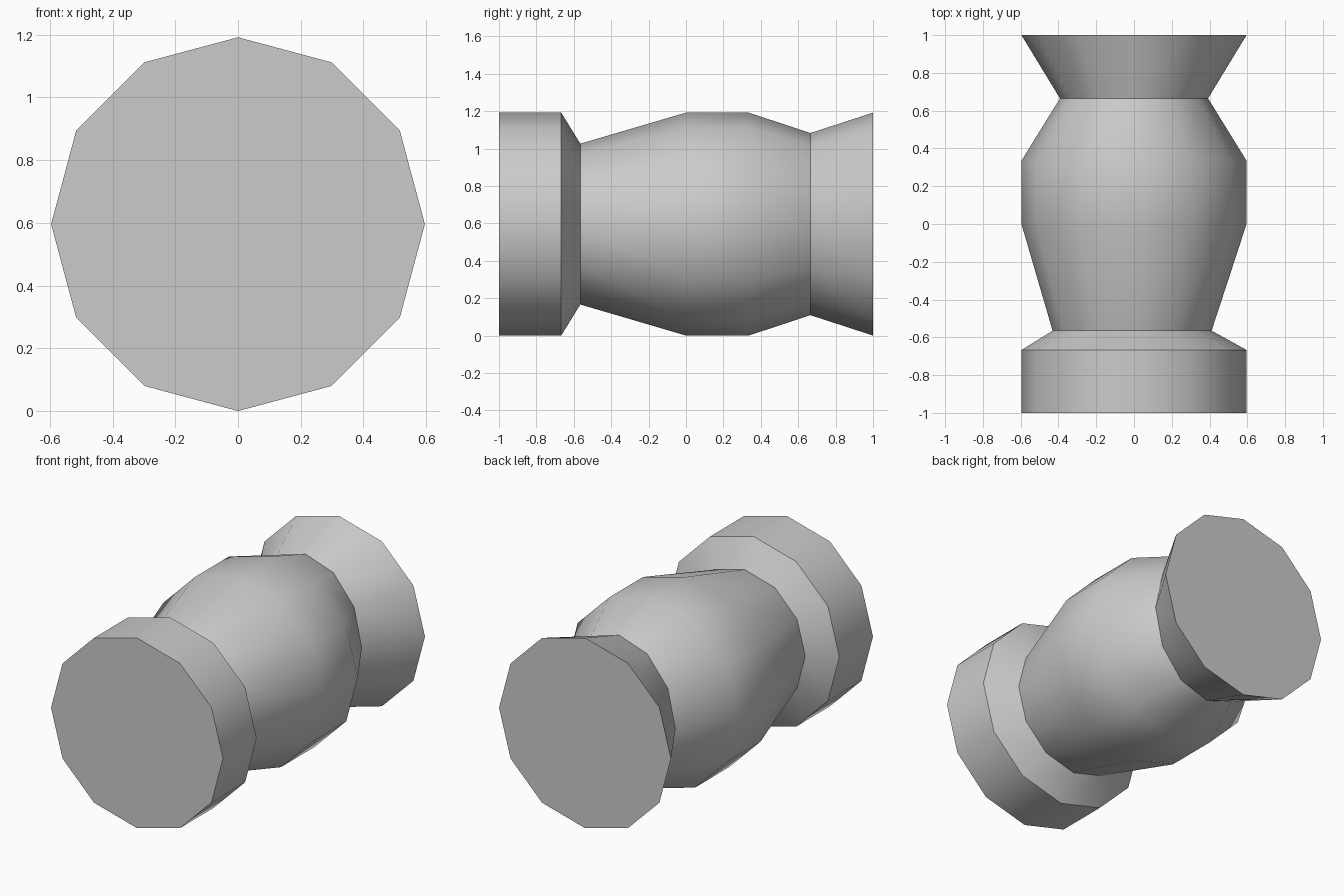
import bpy, bmesh, math

cube = bpy.data.objects.get("Cube")
if cube:
    bpy.data.objects.remove(cube, do_unlink=True)

SIDES = 12
R = 0.596

# Plain grey material
grey = bpy.data.materials.new("light_grey")
grey.use_nodes = True
colour = (0.6, 0.6, 0.6, 1)
grey.diffuse_color = colour
grey.node_tree.nodes["Principled BSDF"].inputs["Base Color"].default_value = colour

# Rings along the length: y, half width, half height, sideways shift
rings = [
    (-1.0, R, R, 0),              # front collar
    (-0.667, R, R, 0),
    (-0.565, 0.421, 0.43, -0.01), # groove
    (0.0, R, R, 0),               # belly
    (0.335, R, R, 0),
    (0.665, 0.392, 0.487, 0),     # oval neck
    (1.0, R, R, 0),               # flared end
]

bm = bmesh.new()
loops = []
for y, rx, rz, shift in rings:
    loop = []
    for i in range(SIDES):
        a = math.tau * i / SIDES
        loop.append(bm.verts.new((shift + rx * math.sin(a), y, R + rz * math.cos(a))))
    loops.append(loop)

# Skin between neighbouring rings
for a, b in zip(loops, loops[1:]):
    for i in range(SIDES):
        j = (i + 1) % SIDES
        bm.faces.new((a[i], a[j], b[j], b[i]))

# End caps
bm.faces.new(loops[0])
bm.faces.new(loops[-1])
bmesh.ops.recalc_face_normals(bm, faces=bm.faces)

mesh = bpy.data.meshes.new("turned_body")
bm.to_mesh(mesh)
bm.free()
mesh.materials.append(grey)
body = bpy.data.objects.new("turned_body", mesh)
bpy.context.collection.objects.link(body)

# Soft sides, crisp collar, groove, neck and caps
bpy.ops.object.select_all(action="DESELECT")
body.select_set(True)
bpy.context.view_layer.objects.active = body
bpy.ops.object.shade_smooth_by_angle(angle=math.radians(35))
